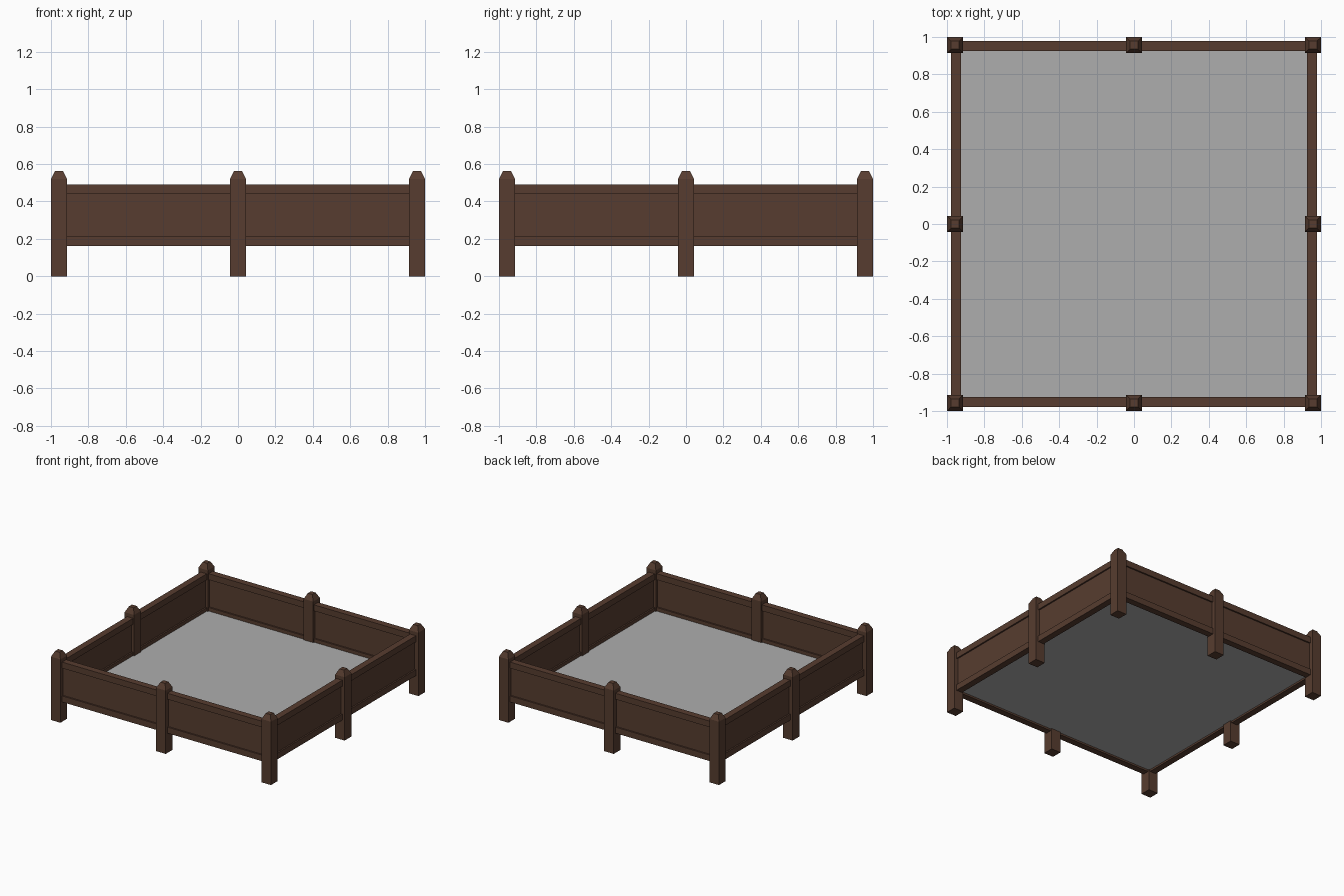
import bpy, bmesh, math
from mathutils import Matrix

if "Cube" in bpy.data.objects:
    bpy.data.objects.remove(bpy.data.objects["Cube"])


def material(name, rgb):
    m = bpy.data.materials.new(name)
    m.diffuse_color = (*rgb, 1)
    m.use_nodes = True
    m.node_tree.nodes["Principled BSDF"].inputs["Base Color"].default_value = m.diffuse_color
    return m


wood = material("dark brown wood", (0.095, 0.046, 0.029))
grey = material("grey floor", (0.42, 0.42, 0.42))


def finish(bm, name, mat):
    bmesh.ops.recalc_face_normals(bm, faces=bm.faces)
    mesh = bpy.data.meshes.new(name)
    bm.to_mesh(mesh)
    bm.free()
    mesh.materials.append(mat)
    ob = bpy.data.objects.new(name, mesh)
    bpy.context.collection.objects.link(ob)
    return ob


def box(name, center, size, mat, turn=0.0):
    bm = bmesh.new()
    bmesh.ops.create_cube(bm, size=1)
    bmesh.ops.scale(bm, vec=size, verts=bm.verts)
    bmesh.ops.translate(bm, vec=center, verts=bm.verts)
    bmesh.ops.rotate(bm, matrix=Matrix.Rotation(turn, 3, 'Z'), verts=bm.verts)
    return finish(bm, name, mat)


def post(name, x, y):
    # square shaft with a tapered cap
    bm = bmesh.new()
    rings = []
    for half, z in ((0.043, 0), (0.043, 0.52), (0.021, 0.564)):
        rings.append([bm.verts.new((x + sx * half, y + sy * half, z))
                      for sx, sy in ((-1, -1), (1, -1), (1, 1), (-1, 1))])
    for a, b in zip(rings, rings[1:]):
        for i in range(4):
            j = (i + 1) % 4
            bm.faces.new((a[i], a[j], b[j], b[i]))
    bm.faces.new(rings[0])
    bm.faces.new(rings[-1])
    return finish(bm, name, wood)


EDGE = 0.957    # post centre distance
WALL = 0.951    # wall centre distance

# posts at corners and side middles
for ix in (-1, 0, 1):
    for iy in (-1, 0, 1):
        if ix or iy:
            kind = "corner_post" if ix and iy else "middle_post"
            post(kind, ix * EDGE, iy * EDGE)

# walls: two rails and a thinner panel in each bay, turned to all four sides
for k, side in enumerate(("front", "right", "back", "left")):
    turn = k * math.pi / 2
    for s, half in ((-1, "a"), (1, "b")):
        x, length = s * EDGE / 2, EDGE - 0.08
        box(f"{side}_top_rail_{half}", (x, -WALL, 0.465), (length, 0.054, 0.05), wood, turn)
        box(f"{side}_bottom_rail_{half}", (x, -WALL, 0.187), (length, 0.054, 0.05), wood, turn)
        box(f"{side}_panel_{half}", (x, -WALL, 0.326), (length, 0.03, 0.24), wood, turn)

# thin floor sheet between the bottom rails
box("floor", (0, 0, 0.18), (1.87, 1.87, 0.006), grey)
